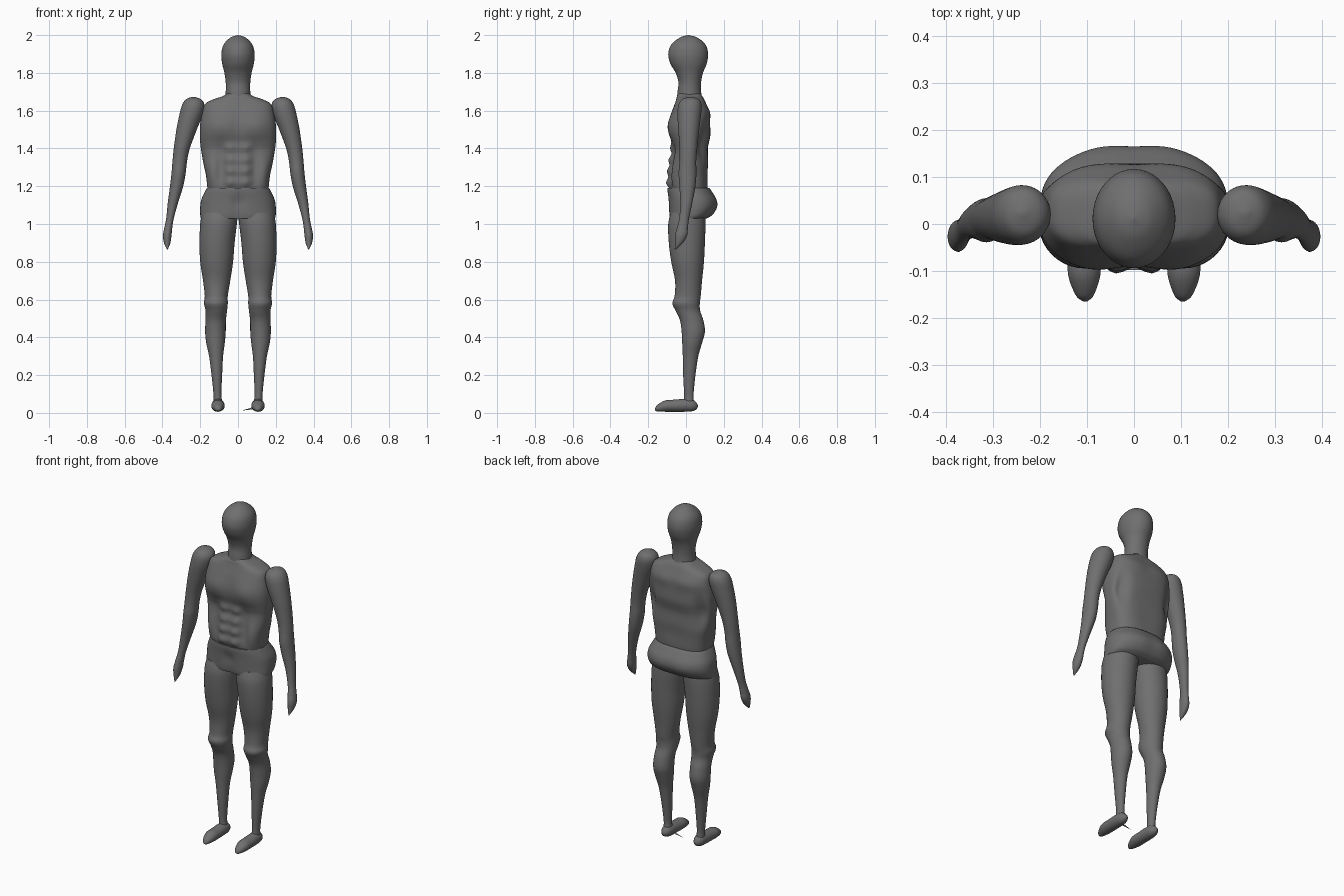
import bpy
import bmesh
from math import cos, sin, pi, exp, copysign
from mathutils import Vector

if "Cube" in bpy.data.objects:
    bpy.data.objects.remove(bpy.data.objects["Cube"], do_unlink=True)

# One plain grey for the whole figure
grey = bpy.data.materials.new("mannequin grey")
grey.use_nodes = True
color = (0.16, 0.16, 0.163, 1)
grey.diffuse_color = color
grey.node_tree.nodes["Principled BSDF"].inputs["Base Color"].default_value = color

CM = 0.01  # profiles are written in hundredths of a unit


def spline(rows, steps):
    """Smooth interpolation through the profile rows."""
    rows = [Vector(row) for row in rows]
    result = []
    for i in range(len(rows) - 1):
        before, a = rows[max(i - 1, 0)], rows[i]
        b, after = rows[i + 1], rows[min(i + 2, len(rows) - 1)]
        for k in range(steps):
            t = k / steps
            start, end = (b - before) / 2, (after - a) / 2
            curve = (a - b) * 2 + start + end
            bend = (b - a) * 3 - start * 2 - end
            result.append(a + start * t + bend * t * t + curve * t ** 3)
    result.append(rows[-1])
    return result


def squash(value, power):
    return copysign(abs(value) ** (2 / power), value)


def finish(bm, name):
    bmesh.ops.recalc_face_normals(bm, faces=bm.faces)
    mesh = bpy.data.meshes.new(name)
    bm.to_mesh(mesh)
    bm.free()
    mesh.materials.append(grey)
    obj = bpy.data.objects.new(name, mesh)
    bpy.context.collection.objects.link(obj)
    bpy.ops.object.select_all(action="DESELECT")
    obj.select_set(True)
    bpy.context.view_layer.objects.active = obj
    bpy.ops.object.shade_smooth_by_angle(angle=pi / 3)
    return obj


def loft(name, rows, power=2, sides=40, steps=6, side=1, along_y=False, muscles=()):
    """Rows hold: position along the axis, low and high x, low and high depth."""
    bm = bmesh.new()
    rings = []
    for pos, x_low, x_high, d_low, d_high in spline(rows, steps):
        ring = []
        for i in range(sides):
            angle = 2 * pi * i / sides
            x = (x_low + x_high) / 2 + (x_high - x_low) / 2 * squash(cos(angle), power)
            d = (d_low + d_high) / 2 + (d_high - d_low) / 2 * squash(sin(angle), power)
            # Muscles swell outwards to the front (-1) or the back (+1)
            for facing, mx, mz, wide, tall, swell in muscles:
                if facing * sin(angle) > 0:
                    u, v = (abs(x) - mx) / wide, (pos - mz) / tall
                    d += facing * swell * exp(-u * u - v * v) * min(1, 3 * abs(sin(angle)))
            point = (x * side, pos, d) if along_y else (x * side, d, pos)
            ring.append(bm.verts.new(Vector(point) * CM))
        rings.append(ring)
    for low, high in zip(rings, rings[1:]):
        for i in range(sides):
            j = (i + 1) % sides
            bm.faces.new((low[i], low[j], high[j], high[i]))
    bm.faces.new(rings[0])
    bm.faces.new(rings[-1])
    return finish(bm, name)


def centred(rows):
    return [(pos, -half, half, front, back) for pos, half, front, back in rows]


# Egg-shaped head running down into the neck
loft("head_and_neck", centred([
    (164, 7, -5, 9), (170, 6.5, -4.5, 8), (175, 6.5, -4, 8), (180, 7.2, -5.5, 9),
    (185, 8.4, -8.3, 11), (190, 8.8, -9.4, 11.7), (195, 7.6, -7.8, 10.3),
    (198.7, 4, -3.2, 6), (200, 0.1, 1, 1.4)]))

# Torso with chest, stomach and back muscles
chest = [(-1, 10, 152, 7, 7, 1.2), (-1, 0, 152, 2, 8, -0.6)]
abdomen = [(-1, 3.8, z, 2.8, 2.4, 1.8) for z in (122, 128, 134, 140)]
flanks = [(-1, 9, 130, 2.5, 10, -1.2), (-1, 14.5, 126, 3.5, 7, 1.3)]
back = [(1, 8, 159, 10, 4, 0.9), (1, 0, 145, 14, 4, 0.4),
        (1, 16, 143, 3, 9, -2.5), (1, 0, 128, 10, 6, -0.5)]
loft("torso", centred([
    (117, 16, -8, 11), (120, 16.3, -8.8, 11.5), (126, 17, -8.6, 11.8),
    (132, 18.3, -8, 12), (139, 19.5, -6.8, 11.5), (143, 20, -7.4, 11.8),
    (148, 20.2, -8.7, 12.7), (153, 20, -8.8, 12.7), (159, 19, -7.5, 12),
    (163.5, 17.5, -6, 10.6), (166, 13, -5.2, 9.6), (167.5, 8.5, -4.8, 8.7),
    (169, 6, -4, 7.6)]), power=2.8, sides=96, muscles=chest + abdomen + flanks + back)

# Trunks with a creased front and a rounded seat
seat = [(1, 7, 109, 6, 6, 0.5), (-1, 0, 111, 2.5, 4, -1.4), (-1, 0, 104, 3, 4, -1)]
loft("trunks", centred([
    (103, 19.6, -8.6, 11), (105, 20, -9, 14), (109, 20, -9.2, 16.2),
    (113, 19.4, -9.4, 16), (117, 17.6, -9.8, 13.8), (119, 16.5, -9.8, 12.4)]),
    power=2.4, sides=72, muscles=seat)

LEG = [
    (6, 8.4, 13, -1.2, 4.2), (10, 8.8, 13, -1, 4), (20, 8.4, 14, -1.5, 5),
    (30, 7.9, 15.3, -1.7, 6.5), (37, 7, 16.8, -2, 8.5), (43, 6.5, 17.4, -2.3, 10),
    (49, 6.4, 17.2, -3.2, 9.2), (54, 5.8, 17.2, -5.5, 7.5), (58, 5.4, 18, -7.2, 7.3),
    (62, 5.4, 17.6, -6, 7.8), (70, 4.1, 18.5, -5.8, 8.5), (80, 2.6, 20, -7.8, 9.5),
    (90, 1.8, 20.4, -9.1, 10), (100, 0.6, 20, -9.4, 10.3), (106, 0, 19, -8, 10)]

ARM = [
    (86.5, 37.2, 37.6, -6, -5.4), (90, 35.8, 39.2, -5.8, -1.6),
    (94, 35.2, 39.7, -5.8, 0.6), (98, 34.8, 39, -4.8, 1), (103, 34, 38, -3.6, 1.6),
    (111, 31.8, 37.2, -3, 3.3), (120, 29, 36, -3.5, 5), (127, 27.7, 35.2, -3.9, 5.5),
    (133, 27, 34.7, -3.4, 5.4), (140, 25.5, 34, -3.4, 5.9), (150, 21.8, 32.6, -4.1, 7),
    (158, 18.6, 31, -4.5, 8), (163, 17.8, 29.6, -4, 8.2), (166, 19.5, 27.5, -2, 6.8),
    (167.3, 23, 24.4, 1.8, 3)]

# Feet run from toe to heel; depth is height here
FOOT = [
    (-16.5, 10, 10.8, 1.4, 2.2), (-15.2, 8.6, 12.4, 0.8, 4.2), (-11, 7.2, 14, 0.6, 6.6),
    (-6, 7.1, 14.1, 0.6, 7), (-1, 7.2, 14, 0.6, 7.4), (3, 7.6, 13.6, 0.8, 7.2),
    (5.4, 8.8, 12.4, 1.8, 5.6), (6.3, 10.3, 10.9, 3.2, 4)]

# Mirrored limbs
for label, side in (("left", 1), ("right", -1)):
    loft(label + "_leg", LEG, side=side)
    loft(label + "_arm", ARM, side=side)
    loft(label + "_foot", FOOT, side=side, along_y=True)

# Thin spike on the inner side of the left foot
spike = bmesh.new()
tip = spike.verts.new(Vector((2, 0, 1.2)) * CM)
base = [spike.verts.new(Vector((9, cos(a) * 0.8, 2.7 + sin(a) * 0.8)) * CM)
        for a in (0, pi * 2 / 3, pi * 4 / 3)]
for i in range(3):
    spike.faces.new((tip, base[i], base[(i + 1) % 3]))
spike.faces.new(base)
finish(spike, "left_foot_spike")
